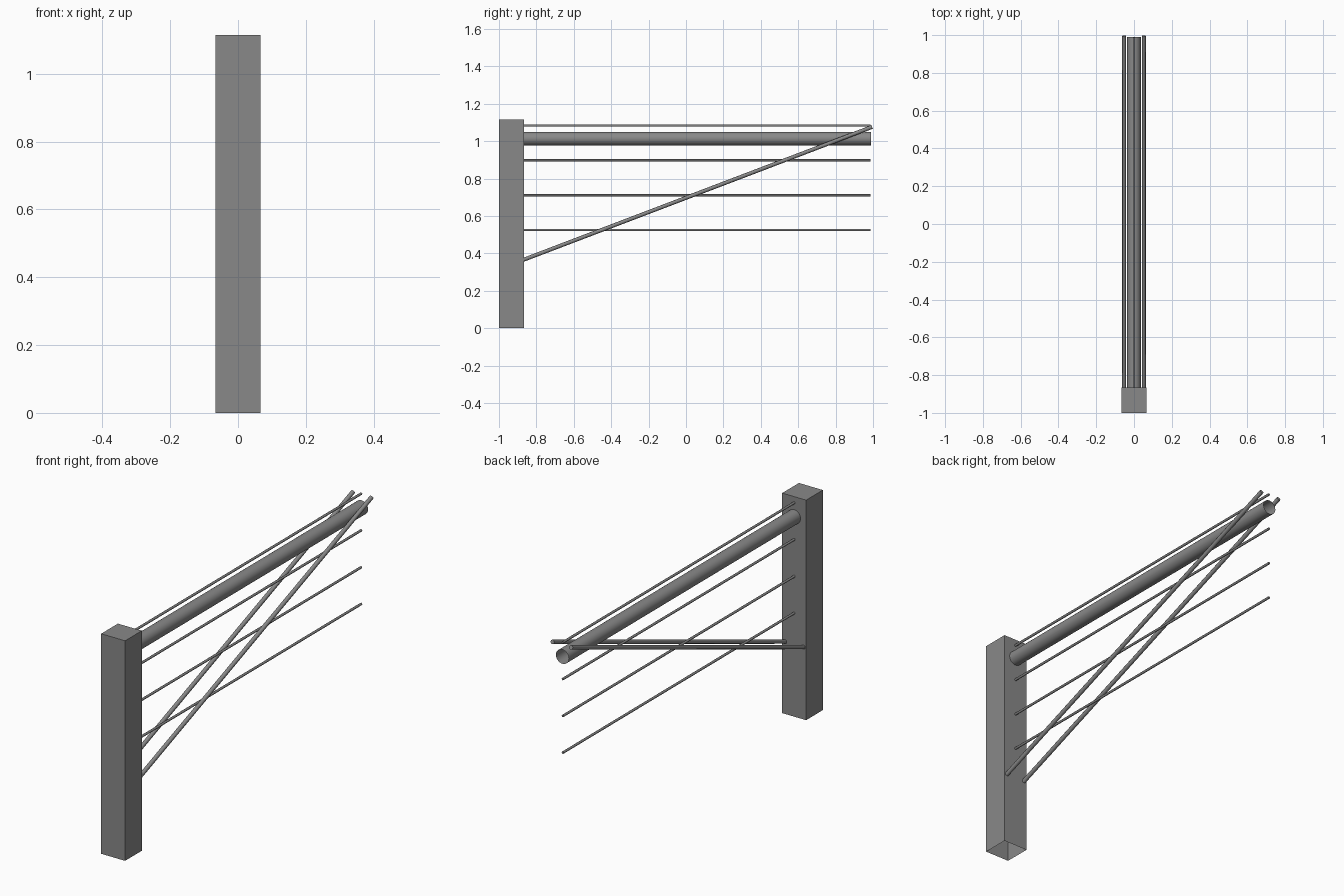
import bpy, bmesh
from mathutils import Vector

if "Cube" in bpy.data.objects:
    bpy.data.objects.remove(bpy.data.objects["Cube"])

grey = bpy.data.materials.new("steel grey")
grey.diffuse_color = (0.25, 0.25, 0.25, 1)
grey.use_nodes = True
grey.node_tree.nodes["Principled BSDF"].inputs["Base Color"].default_value = grey.diffuse_color


def finish(name, bm):
    mesh = bpy.data.meshes.new(name)
    bm.to_mesh(mesh)
    bm.free()
    mesh.materials.append(grey)
    obj = bpy.data.objects.new(name, mesh)
    bpy.context.collection.objects.link(obj)
    return obj


def tube(name, start, end, radius, sides, capped=False):
    """Straight round bar between two points."""
    a, b = Vector(start), Vector(end)
    bm = bmesh.new()
    bmesh.ops.create_cone(bm, cap_ends=capped, segments=sides, radius1=radius,
                          radius2=radius, depth=(b - a).length)
    rot = (b - a).to_track_quat('Z', 'Y').to_matrix().to_4x4()
    rot.translation = (a + b) / 2
    bm.transform(rot)
    for f in bm.faces:
        f.smooth = len(f.verts) == 4
    return finish(name, bm)


# square post, open underneath
bm = bmesh.new()
bmesh.ops.create_cube(bm, size=1)
bmesh.ops.scale(bm, vec=(0.134, 0.134, 1.115), verts=bm.verts)
bmesh.ops.translate(bm, vec=(0, -0.933, 0.5575), verts=bm.verts)
bmesh.ops.delete(bm, geom=[f for f in bm.faces if f.normal.z < -0.5], context='FACES_ONLY')
finish("post", bm)

# open-ended top rail
tube("top_rail", (0, -0.866, 1.013), (0, 0.99, 1.013), 0.036, 24)

# horizontal wires
for i, z in enumerate((0.525, 0.711, 0.898, 1.084)):
    tube(f"wire_{i + 1}", (0, -0.866, z), (0, 0.987, z), 0.006, 8, True)

# paired diagonal braces
for side, x in (("left", -0.052), ("right", 0.052)):
    tube(f"brace_{side}", (x, -0.868, 0.366), (x, 0.995, 1.076), 0.0105, 8, True)
